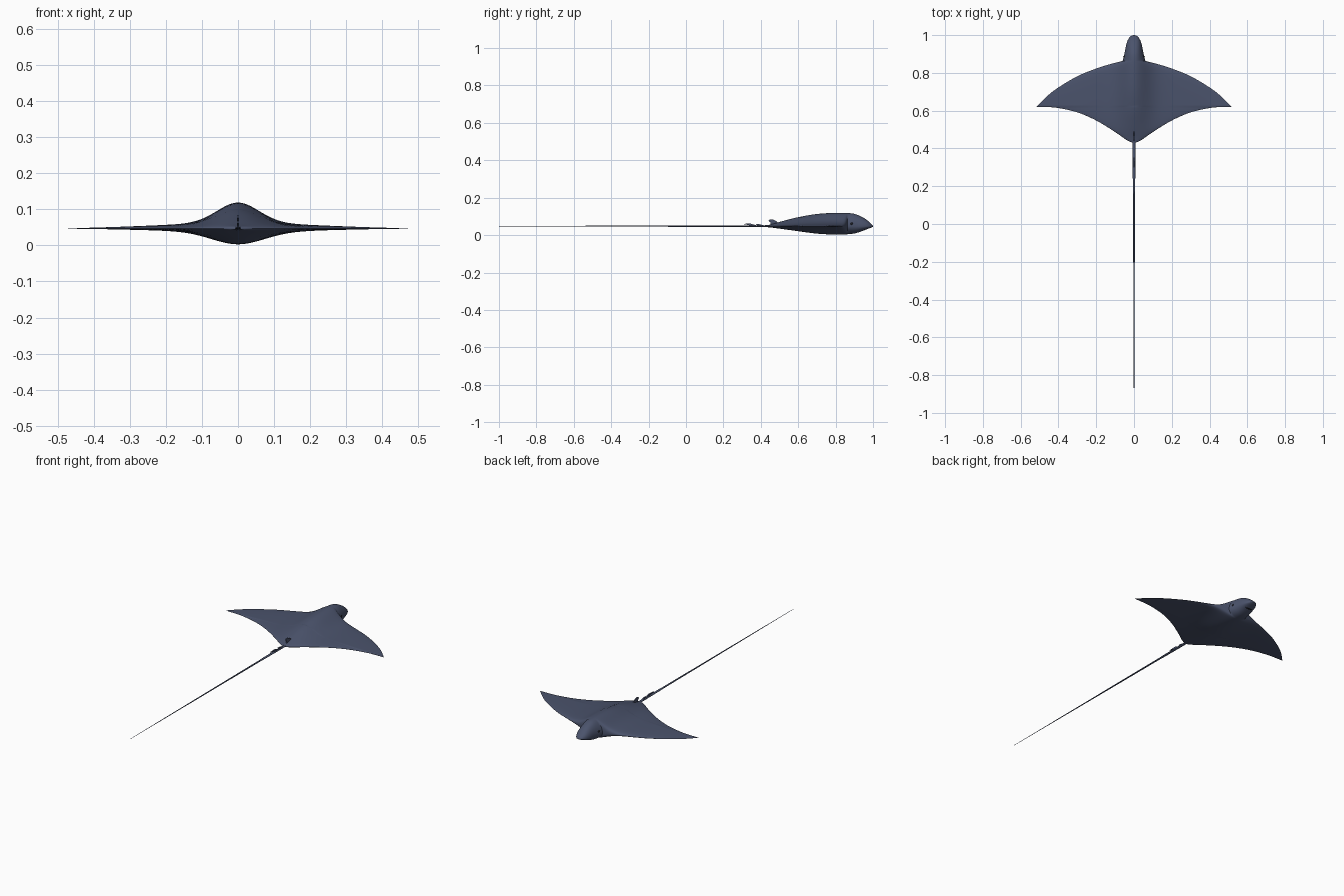
import bpy, bmesh
from math import cos, sin, pi, exp, sqrt
from mathutils import Vector

if "Cube" in bpy.data.objects:
    bpy.data.objects.remove(bpy.data.objects["Cube"], do_unlink=True)

MID = 0.047


def material(name, rgb):
    m = bpy.data.materials.new(name)
    m.use_nodes = True
    m.diffuse_color = (*rgb, 1)
    bsdf = m.node_tree.nodes["Principled BSDF"]
    bsdf.inputs["Base Color"].default_value = (*rgb, 1)
    bsdf.inputs["Roughness"].default_value = 0.7
    return m


SLATE = material("slate blue skin", (0.07, 0.087, 0.15))
DARK = material("dark eye", (0.012, 0.013, 0.018))


def finish(bm, name, mat, angle=0.9):
    bmesh.ops.remove_doubles(bm, verts=bm.verts, dist=1e-5)
    bmesh.ops.recalc_face_normals(bm, faces=bm.faces)
    mesh = bpy.data.meshes.new(name)
    bm.to_mesh(mesh)
    bm.free()
    ob = bpy.data.objects.new(name, mesh)
    bpy.context.collection.objects.link(ob)
    mesh.materials.append(mat)
    bpy.ops.object.select_all(action="DESELECT")
    ob.select_set(True)
    bpy.context.view_layer.objects.active = ob
    bpy.ops.object.shade_smooth_by_angle(angle=angle)
    return ob


def loft(name, rings, mat):
    """Skin closed rings of equal size and cap both ends."""
    bm = bmesh.new()
    loops = [[bm.verts.new(p) for p in ring] for ring in rings]
    n = len(loops[0])
    for a, b in zip(loops, loops[1:]):
        for i in range(n):
            j = (i + 1) % n
            bm.faces.new((a[i], a[j], b[j], b[i]))
    bm.faces.new(loops[0])
    bm.faces.new(loops[-1])
    return finish(bm, name, mat)


def spline(points, steps):
    """Sample a smooth path through 2D points."""
    p = [Vector(q) for q in points]
    p = [2 * p[0] - p[1]] + p + [2 * p[-1] - p[-2]]
    out = []
    for a, b, c, d in zip(p, p[1:], p[2:], p[3:]):
        for k in range(steps):
            t = k / steps
            out.append(0.5 * (2 * b + (c - a) * t + (2 * a - 5 * b + 4 * c - d) * t**2
                              + (3 * b - a - 3 * c + d) * t**3))
    return out + [p[-2]]


def lookup(path, y):
    for a, b in zip(path, path[1:]):
        if b.x <= y <= a.x:
            return a.y + (b.y - a.y) * (a.x - y) / max(a.x - b.x, 1e-9)
    return path[0].y if y > path[0].x else path[-1].y


# Half outline of head, leading edge and trailing edge
head = [(0.002, 1.0), (0.018, 0.994), (0.032, 0.975), (0.041, 0.95), (0.049, 0.91), (0.06, 0.863)]
lead = [(0.06, 0.863), (0.12, 0.848), (0.2, 0.823), (0.3, 0.782), (0.4, 0.723), (0.46, 0.677), (0.517, 0.62)]
trail = [(0.517, 0.62), (0.46, 0.619), (0.4, 0.614), (0.3, 0.591), (0.2, 0.548), (0.1, 0.487), (0.04, 0.445), (0.008, 0.43)]
outline = spline(head, 6)[:-1] + spline(lead, 5)[:-1] + spline(trail, 5)

# Back and belly height along the centre line
back = spline([(1, 0.002), (0.99, 0.014), (0.96, 0.039), (0.92, 0.06), (0.88, 0.07), (0.8, 0.072),
               (0.7, 0.066), (0.6, 0.049), (0.52, 0.029), (0.46, 0.012), (0.43, 0.005)], 6)
belly = spline([(1, 0.002), (0.99, 0.007), (0.96, 0.018), (0.92, 0.033), (0.88, 0.041), (0.8, 0.044),
                (0.7, 0.039), (0.6, 0.026), (0.52, 0.015), (0.46, 0.007), (0.43, 0.004)], 6)


def height(x, y, w, path, spread):
    hump = exp(-(x / spread) ** 2)
    wing = max(0, 1 - abs(x) / 0.53)
    edge = sqrt(max(0, 1 - abs(x / w) ** 3))
    return lookup(path, y) * (0.75 * hump + 0.25 * wing) * edge


# Body with wings
SEG = 120
rings = []
for w, y in outline:
    ring = []
    for i in range(SEG):
        a = 2 * pi * i / SEG
        x = w * cos(a)
        if i % (SEG // 2) == 0:
            z = 0
        elif sin(a) > 0:
            z = height(x, y, w, back, 0.083)
        else:
            z = -height(x, y, w, belly, 0.105)
        ring.append((x, y, MID + z))
    rings.append(ring)
loft("body_and_wings", rings, SLATE)

# Whip tail
tail = [(0.47, 0.008, 0.006), (0.42, 0.008, 0.005), (0.25, 0.007, 0.004), (0.2, 0.005, 0.004),
        (-0.27, 0.0038, 0.003), (-0.7, 0.002, 0.0018), (-1, 0.0008, 0.0008)]
loft("tail", [[(rx * cos(i * pi / 5), y, MID + 0.001 + rz * sin(i * pi / 5)) for i in range(10)]
              for y, rx, rz in tail], SLATE)


def plate(name, profile, thick):
    """Thin upright fin from a side profile."""
    bm = bmesh.new()
    face = bm.faces.new([bm.verts.new((-thick / 2, y, z)) for y, z in profile])
    ext = bmesh.ops.extrude_face_region(bm, geom=[face])
    moved = [v for v in ext["geom"] if isinstance(v, bmesh.types.BMVert)]
    bmesh.ops.translate(bm, verts=moved, vec=(thick, 0, 0))
    return finish(bm, name, SLATE, 0.5)


# Dorsal fin and tail barbs
plate("dorsal_fin", [(0.5, 0.06), (0.485, 0.073), (0.465, 0.084), (0.448, 0.084), (0.44, 0.076),
                     (0.452, 0.068), (0.45, 0.05), (0.49, 0.05)], 0.006)
plate("tail_barb_front", [(0.43, 0.049), (0.39, 0.059), (0.372, 0.059), (0.385, 0.049)], 0.006)
plate("tail_barb_rear", [(0.385, 0.049), (0.345, 0.062), (0.3, 0.06), (0.335, 0.054), (0.345, 0.049)], 0.006)


def ball(name, place, size, mat):
    bm = bmesh.new()
    bmesh.ops.create_uvsphere(bm, u_segments=16, v_segments=10, radius=1)
    for v in bm.verts:
        v.co = Vector(c * s + p for c, s, p in zip(v.co, size, place))
    return finish(bm, name, mat, 3)


# Eyes and mouth
for side, s in (("left", 1), ("right", -1)):
    ball(side + "_eye", (s * 0.051, 0.885, 0.061), (0.006, 0.007, 0.007), DARK)
ball("mouth", (0, 0.955, 0.029), (0.022, 0.004, 0.003), DARK)
